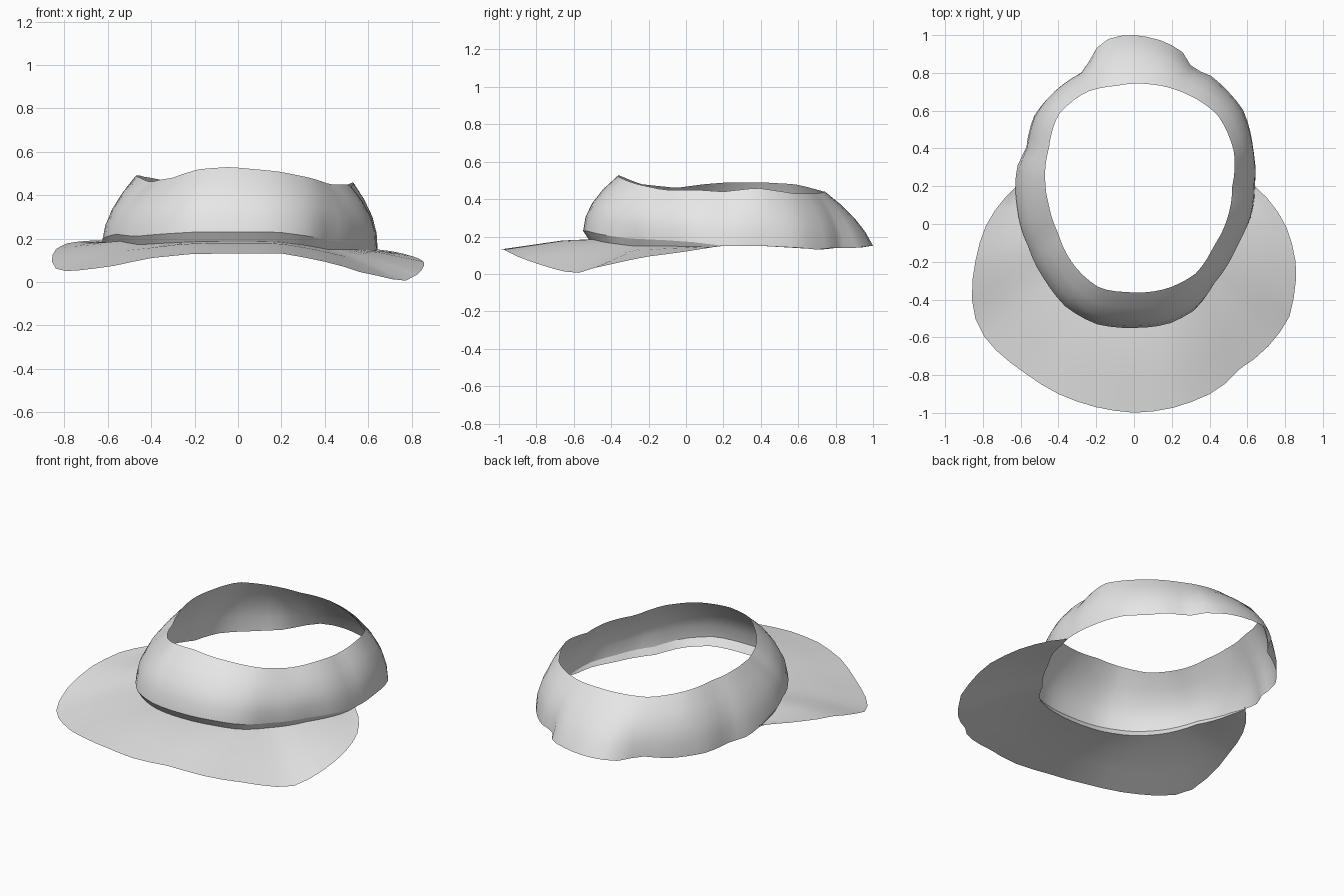
import bpy
import bmesh
from math import atan2, cos, sin, hypot, pi, tau

default_cube = bpy.data.objects.get("Cube")
if default_cube:
    bpy.data.objects.remove(default_cube)

STEPS = 72          # samples around the head
CENTRE_Y = 0.2      # middle of the head opening

# Outlines in hundredths (x, y, z), listed around the head
TOP_EDGE = [
    (52, 20, 44), (53, 38, 46), (44, 58, 43), (25, 70, 43), (8, 74, 44), (-10, 73, 44),
    (-25, 70, 45), (-40, 58, 48), (-45, 40, 49), (-47, 23, 49), (-45, 10, 48),
    (-40, -5, 46), (-30, -24, 48), (-18, -34, 52), (-4, -36, 53), (18, -34, 51),
    (33, -26, 48), (42, -12, 45), (50, 5, 45)]
LOWER_EDGE = [
    (64, 20, 15), (63, 40, 15), (58, 60, 14), (50, 70, 13), (40, 79, 14), (31, 82, 14),
    (25, 92, 14), (12, 98, 15), (0, 100, 15), (-12, 99, 15), (-20, 93, 14), (-26, 81, 14),
    (-40, 72, 13), (-53, 57, 14), (-57, 40, 15), (-62, 30, 16), (-62, 10, 20),
    (-56, -12, 22), (-47, -30, 21), (-36, -44, 22), (-20, -53, 23), (0, -55, 23),
    (18, -53, 23), (33, -45, 21), (42, -31, 19), (55, -10, 18), (62, 4, 17)]
BRIM_EDGE = [
    (64, 20, 15), (-62, 20, 19), (-70, 12, 19), (-78, 0, 18), (-84, -20, 15),
    (-86, -38, 10), (-83, -54, 5), (-76, -64, 5), (-59, -78, 7), (-40, -90, 11),
    (-20, -97, 13), (2, -100, 13), (22, -97, 13), (46, -87, 8), (54, -78, 5),
    (68, -68, 2), (76, -59, 0), (82, -50, 3), (86, -23, 9), (80, 0, 12), (72, 12, 14)]


def sample_ring(points):
    """Resample an outline at even angles around the head centre."""
    polar = []
    for x, y, z in points:
        x, y, z = x / 100, y / 100 - CENTRE_Y, z / 100
        polar.append((atan2(y, x) % tau, hypot(x, y), z))
    polar.sort()
    first, last = polar[0], polar[-1]
    polar = [(last[0] - tau, *last[1:])] + polar + [(first[0] + tau, *first[1:])]
    ring = []
    for i in range(STEPS):
        angle = tau * i / STEPS
        for a, b in zip(polar, polar[1:]):
            if a[0] <= angle <= b[0] and b[0] > a[0]:
                t = (angle - a[0]) / (b[0] - a[0])
                radius = a[1] + t * (b[1] - a[1])
                height = a[2] + t * (b[2] - a[2])
                break
        ring.append((radius * cos(angle), CENTRE_Y + radius * sin(angle), height))
    return ring


def blend(ring_a, ring_b, t, swell=0.0, lift=0.0):
    """Ring between two others, optionally pushed outward and up."""
    result = []
    for i, (a, b) in enumerate(zip(ring_a, ring_b)):
        angle = tau * i / STEPS
        front = max(0, -sin(angle))
        x, y, z = (p + t * (q - p) for p, q in zip(a, b))
        out = swell * (1 + 0.4 * front)
        result.append((x + out * cos(angle), y + out * sin(angle), z + lift * front))
    return result


def loft(name, rings, start, count, material):
    """Skin a sheet through the rings over a span of angles."""
    bm = bmesh.new()
    rows = [[bm.verts.new(p) for p in ring] for ring in rings]
    for lower, upper in zip(rows, rows[1:]):
        for k in range(start, start + count):
            i, j = k % STEPS, (k + 1) % STEPS
            bm.faces.new((lower[i], lower[j], upper[j], upper[i]))
    loose = [v for v in bm.verts if not v.link_faces]
    bmesh.ops.delete(bm, geom=loose, context='VERTS')
    bmesh.ops.remove_doubles(bm, verts=bm.verts, dist=0.0005)
    mesh = bpy.data.meshes.new(name)
    bm.to_mesh(mesh)
    bm.free()
    mesh.materials.append(material)
    mesh.shade_smooth()
    obj = bpy.data.objects.new(name, mesh)
    bpy.context.collection.objects.link(obj)
    return obj


# Single plain fabric colour
fabric = bpy.data.materials.new("light_grey_fabric")
fabric.use_nodes = True
colour = (0.8, 0.8, 0.8, 1)
fabric.diffuse_color = colour
fabric.node_tree.nodes["Principled BSDF"].inputs["Base Color"].default_value = colour

top = sample_ring(TOP_EDGE)
lower = sample_ring(LOWER_EDGE)
brim_outer = sample_ring(BRIM_EDGE)

# Head band, leaning inward and slightly rounded
band_rings = [lower] + [blend(lower, top, t, 0.13 * t * (1 - t)) for t in (0.25, 0.5, 0.75)] + [top]
loft("head_band", band_rings, 0, STEPS, fabric)

# Lip tucked under the front of the band
tucked = []
for i, (x, y, z) in enumerate(lower):
    front = max(0, -sin(tau * i / STEPS)) ** 0.5
    inset = 1 - 0.04 * front
    tucked.append((x * inset, CENTRE_Y + (y - CENTRE_Y) * inset, z - 0.045 * front))
half = STEPS // 2
loft("band_lip", [tucked, lower], half, half, fabric)

# Curved brim around the front half
brim_rings = [brim_outer,
              blend(brim_outer, tucked, 0.35, lift=0.005),
              blend(brim_outer, tucked, 0.7, lift=0.01),
              tucked]
loft("brim", brim_rings, half, half, fabric)
